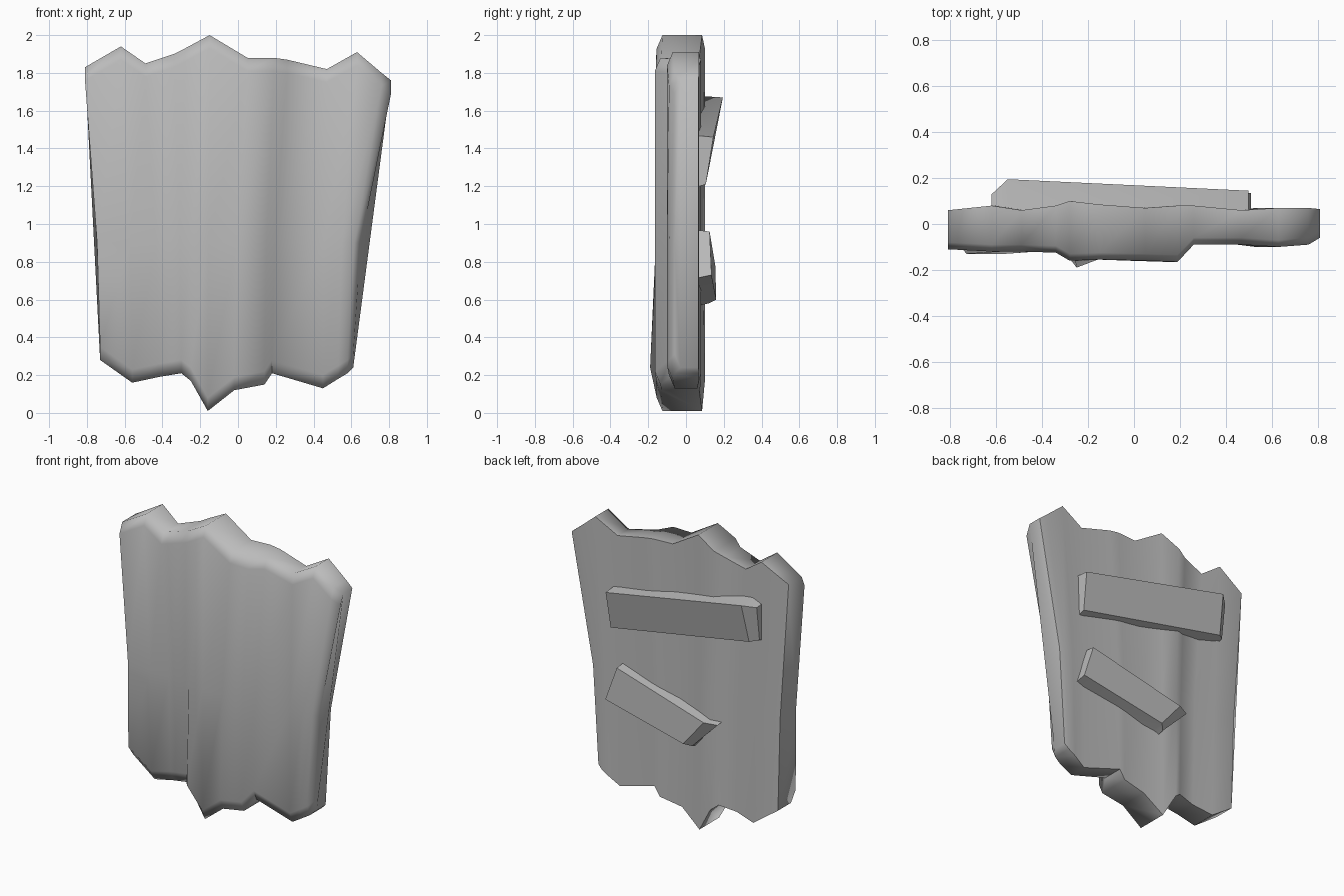
import bpy, bmesh, math

old = bpy.data.objects.get("Cube")
if old:
    bpy.data.objects.remove(old, do_unlink=True)

grey = bpy.data.materials.new("plain_grey")
grey.use_nodes = True
colour = (0.5, 0.5, 0.5, 1)
grey.diffuse_color = colour
grey.node_tree.nodes["Principled BSDF"].inputs["Base Color"].default_value = colour


def loft(name, sections, angle):
    """Skin a row of closed cross-sections and cap both ends."""
    bm = bmesh.new()
    rings = [[bm.verts.new(p) for p in s] for s in sections]
    n = len(rings[0])
    for a, b in zip(rings, rings[1:]):
        for i in range(n):
            j = (i + 1) % n
            bm.faces.new((a[i], b[i], b[j], a[j]))
    bm.faces.new(rings[0])
    bm.faces.new(rings[-1][::-1])
    bmesh.ops.recalc_face_normals(bm, faces=bm.faces)
    mesh = bpy.data.meshes.new(name)
    bm.to_mesh(mesh)
    bm.free()
    mesh.materials.append(grey)
    obj = bpy.data.objects.new(name, mesh)
    bpy.context.collection.objects.link(obj)
    bpy.ops.object.select_all(action="DESELECT")
    obj.select_set(True)
    bpy.context.view_layer.objects.active = obj
    bpy.ops.object.shade_smooth_by_angle(angle=math.radians(angle))


# Ragged board: bottom x, z; top x, z; front y; back y; jut of the lower front
columns = [
    (-.73, .28, -.81, 1.83, -.11, .06, .02),
    (-.56, .16, -.62, 1.94, -.12, .08, .01),
    (-.42, .19, -.49, 1.85, -.12, .06, 0),
    (-.30, .21, -.34, 1.90, -.125, .08, 0),
    (-.25, .17, -.28, 1.93, -.16, .10, .03),
    (-.16, .01, -.15, 2.0, -.155, .085, 0),
    (-.02, .12, .05, 1.88, -.16, .07, 0),
    (.14, .15, .19, 1.88, -.165, .08, 0),
    (.18, .21, .26, 1.87, -.09, .08, 0),
    (.45, .13, .47, 1.82, -.09, .06, 0),
    (.53, .18, .63, 1.91, -.10, .07, 0),
    (.58, .21, .76, 1.80, -.09, .07, 0),
    (.61, .24, .81, 1.76, -.06, .065, 0),
]
sections = []
for bx, bz, tx, tz, f, b, jut in columns:
    mx, mz = bx * .8 + tx * .2, .9
    sections.append([
        (bx, f + .03, bz), (bx, f - jut, bz + .07), (mx, f, mz),
        (tx, f, tz - .07), (tx, f + .03, tz),
        (tx, b, tz), (mx, b, mz), (bx, b, bz),
    ])
loft("board", sections, 70)


def cross_slat(name, ends):
    """Slat on the back; each end gives inner and outer edge points."""
    inside = .04
    loft(name, [
        [(tx, inside, tz), (tx, ty, tz - .01), (lx, ly, lz + .02), (lx, inside, lz)]
        for tx, tz, ty, lx, lz, ly in ends], 35)


# Slats: top x, z, y; lower x, z, y at every section
cross_slat("upper_slat", [
    (-.62, 1.66, .13, -.62, 1.40, .10),
    (-.55, 1.68, .195, -.57, 1.39, .14),
    (.50, 1.47, .145, .49, 1.19, .105),
])
cross_slat("lower_slat", [
    (-.32, .78, .12, -.13, .56, .12),
    (-.24, .79, .155, -.09, .58, .16),
    (.43, .97, .125, .51, .71, .135),
])
